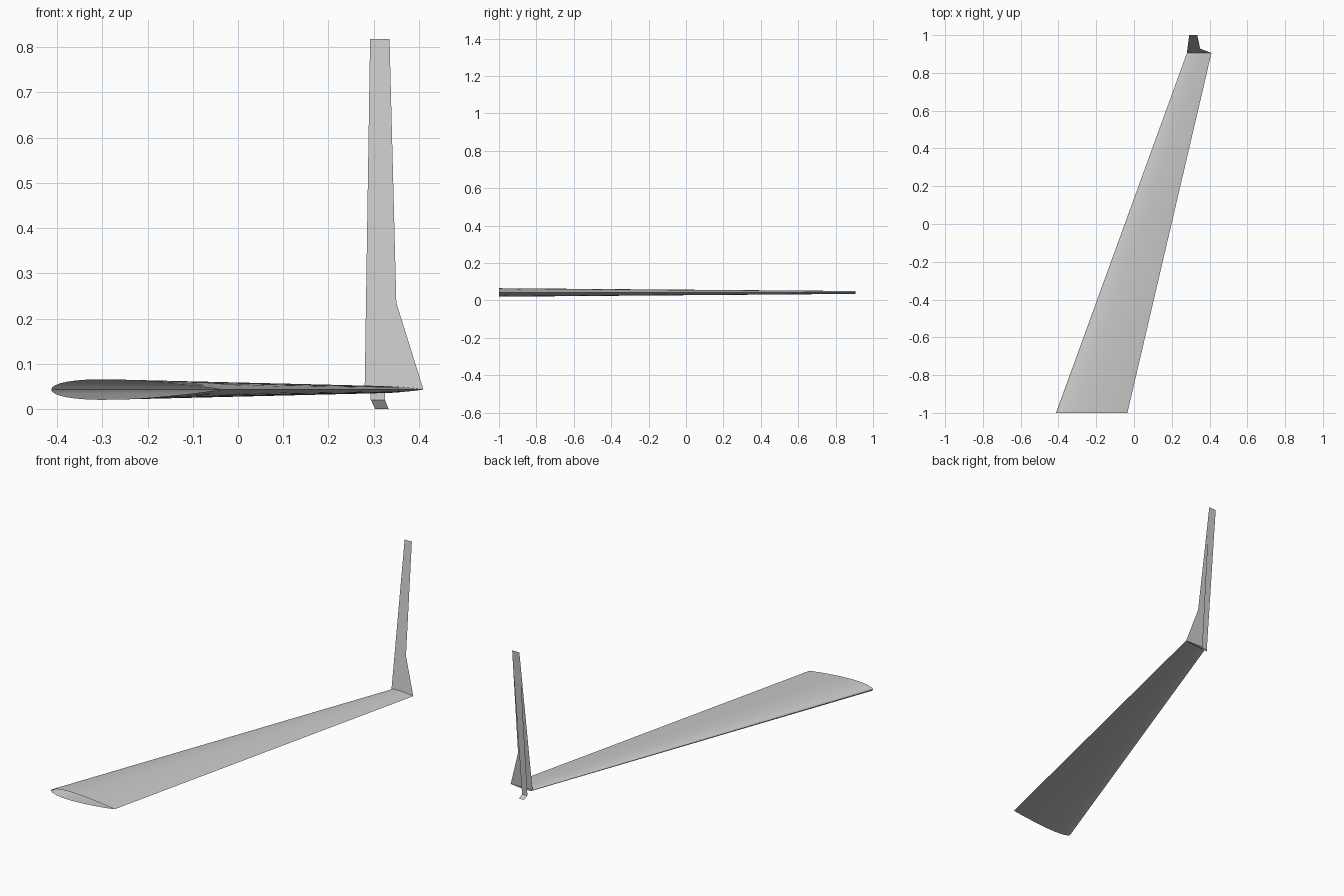
import bpy
import math

cube = bpy.data.objects.get("Cube")
if cube:
    bpy.data.objects.remove(cube, do_unlink=True)

grey = bpy.data.materials.new("light_grey")
grey.use_nodes = True
GREY = (0.6, 0.6, 0.6, 1)
grey.diffuse_color = GREY
grey.node_tree.nodes["Principled BSDF"].inputs["Base Color"].default_value = GREY

MID_Z = 0.043
STEPS = 20


def add_part(name, verts, faces):
    mesh = bpy.data.meshes.new(name)
    mesh.from_pydata(verts, [], faces)
    mesh.materials.append(grey)
    obj = bpy.data.objects.new(name, mesh)
    bpy.context.collection.objects.link(obj)
    return obj


def half_thickness(t):
    # Symmetric airfoil, 12 percent thick, closed at the trailing edge
    return 0.6 * (0.2969 * math.sqrt(t) - 0.126 * t - 0.3516 * t**2
                  + 0.2843 * t**3 - 0.1036 * t**4)


def airfoil(lead, trail, y):
    # Closed loop: over the top from trailing edge to nose, back underneath
    chord = trail - lead
    loop = []
    for i in range(2 * STEPS):
        a = math.pi * i / STEPS
        t = (1 + math.cos(a)) / 2
        side = 1 if i <= STEPS else -1
        loop.append((lead + chord * t, y, MID_Z + side * chord * half_thickness(t)))
    return loop


# Tapered, swept wing shell, open at both ends
n = 2 * STEPS
root, tip = airfoil(-0.413, -0.035, -1), airfoil(0.28, 0.41, 0.905)
wing = add_part("wing", root + tip,
                [(i, (i + 1) % n, n + (i + 1) % n, n + i) for i in range(n)])
bpy.context.view_layer.objects.active = wing
wing.select_set(True)
bpy.ops.object.shade_smooth_by_angle(angle=math.radians(40))


# Inner winglet sheet with a swept fillet, leaning outward
def lean(x, z):
    return (x, 0.905 + 0.095 * (z - MID_Z) / (0.818 - MID_Z), z)


outline = [(0.28, MID_Z), (0.41, MID_Z), (0.35, 0.235), (0.335, 0.818), (0.292, 0.818)]
add_part("winglet_inner_sheet", [lean(x, z) for x, z in outline], [(0, 1, 2, 3, 4)])

# Outer winglet sheet, meeting the inner one at the top
add_part("winglet_outer_sheet",
         [(0.293, 0.93, 0.02), (0.325, 0.93, 0.02), (0.335, 1, 0.818), (0.292, 1, 0.818)],
         [(3, 2, 1, 0)])

# Small turned-out tab at the foot of the outer sheet
add_part("winglet_foot_tab",
         [(0.294, 0.93, 0.02), (0.325, 0.93, 0.02), (0.333, 0.945, 0), (0.303, 0.945, 0)],
         [(0, 1, 2, 3)])
